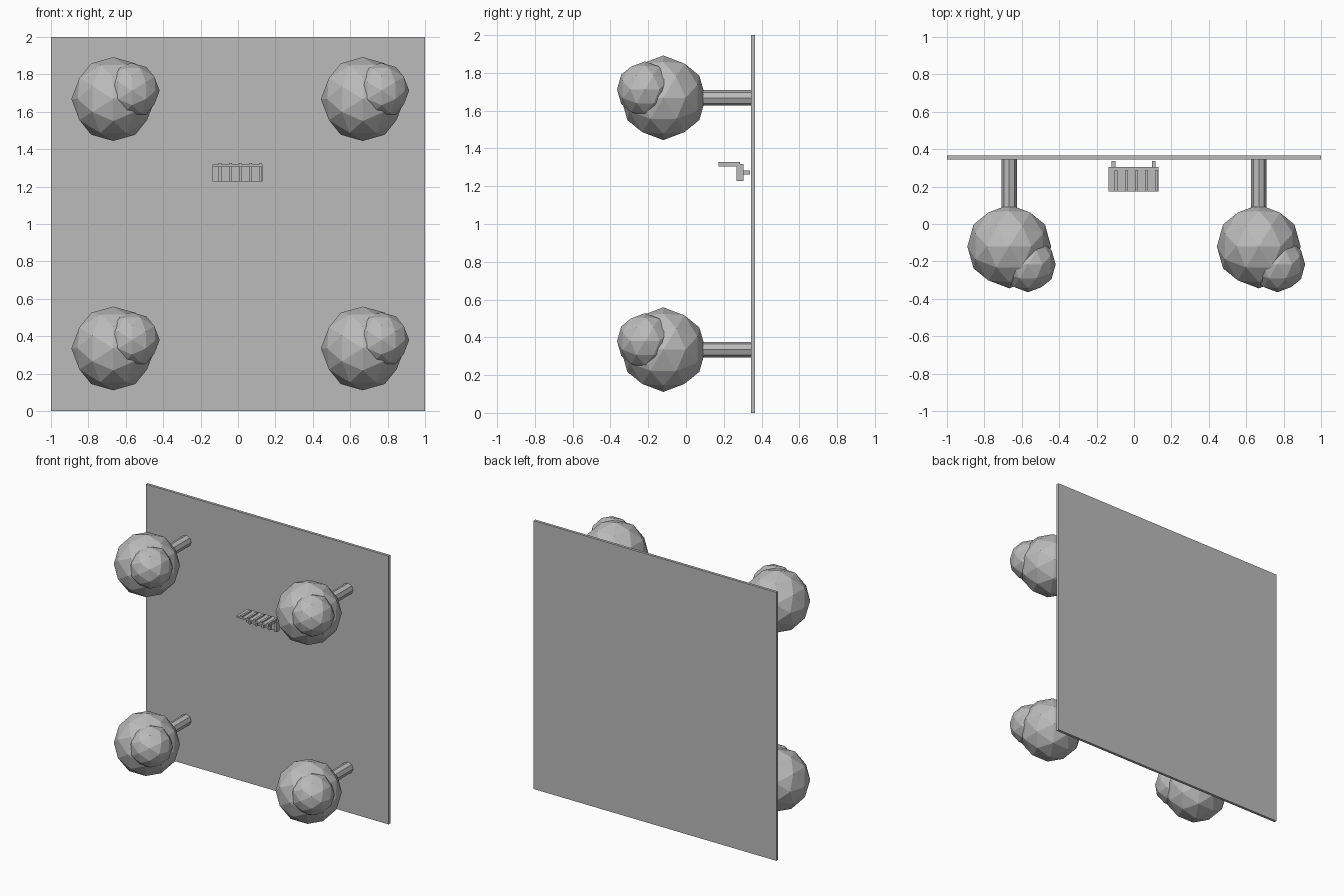
import bpy, bmesh, math
from itertools import combinations
from mathutils import Matrix, Vector

if "Cube" in bpy.data.objects:
    bpy.data.objects.remove(bpy.data.objects["Cube"])

GREY = (0.5, 0.5, 0.5, 1)
mat = bpy.data.materials.new("plain_grey")
mat.use_nodes = True
mat.diffuse_color = GREY
mat.node_tree.nodes["Principled BSDF"].inputs["Base Color"].default_value = GREY


def finish(name, bm):
    mesh = bpy.data.meshes.new(name)
    bmesh.ops.recalc_face_normals(bm, faces=bm.faces)
    bm.to_mesh(mesh)
    bm.free()
    mesh.materials.append(mat)
    obj = bpy.data.objects.new(name, mesh)
    bpy.context.collection.objects.link(obj)
    return obj


def box(name, x, y, z):
    """Box from (low, high) ranges on each axis."""
    bm = bmesh.new()
    size = [b - a for a, b in (x, y, z)]
    mid = [(a + b) / 2 for a, b in (x, y, z)]
    bmesh.ops.create_cube(bm, size=1, matrix=Matrix.Translation(mid) @ Matrix.Diagonal(size + [1]))
    return finish(name, bm)


def foliage(name, centre, radius):
    """Once-divided icosahedron with its two-fold axes on x, y and z."""
    t = (1 + math.sqrt(5)) / 2
    corners = [Vector(p) for a in (-1, 1) for b in (-t, t)
               for p in ((a, 0, b), (b, a, 0), (0, b, a))]
    middles = [p + q for p, q in combinations(corners, 2) if (p - q).length < 2.1]
    bm = bmesh.new()
    for p in corners + middles:
        bm.verts.new(Vector(centre) + p.normalized() * radius)
    bmesh.ops.convex_hull(bm, input=bm.verts)
    return finish(name, bm)


def trunk(name, x, z, y0, y1, radius):
    bm = bmesh.new()
    place = Matrix.Translation((x, (y0 + y1) / 2, z)) @ Matrix.Rotation(math.pi / 2, 4, "X")
    bmesh.ops.create_cone(bm, cap_ends=True, segments=8, radius1=radius, radius2=radius,
                          depth=y1 - y0, matrix=place)
    return finish(name, bm)


# Ground slab, standing upright
box("ground", (-1, 1), (0.345, 0.365), (0, 2))

# Four trees growing out of the slab towards the front
for side, x in (("right", -0.667), ("left", 0.667)):
    for level, z in (("lower", 0.335), ("upper", 1.668)):
        tag = level + "_" + side
        trunk("trunk_" + tag, x, z, 0.0, 0.35, 0.041)
        foliage("foliage_" + tag, (x, -0.12, z), 0.224)
        foliage("small_foliage_" + tag, (x + 0.1, -0.217, z + 0.045), 0.148)

# Bench: seat and back panels with raised ribs, two short legs
box("bench_seat", (-0.135, 0.13), (0.285, 0.305), (1.228, 1.315))
box("bench_back", (-0.135, 0.13), (0.173, 0.305), (1.305, 1.317))
for i in range(5):
    x = -0.095 + 0.054 * i
    box(f"seat_rib_{i}", (x - 0.008, x + 0.008), (0.268, 0.29), (1.228, 1.31))
    box(f"back_rib_{i}", (x - 0.008, x + 0.008), (0.173, 0.285), (1.315, 1.327))
for side, x in (("right", -0.11), ("left", 0.105)):
    box("bench_leg_" + side, (x - 0.01, x + 0.01), (0.3, 0.338), (1.262, 1.282))
